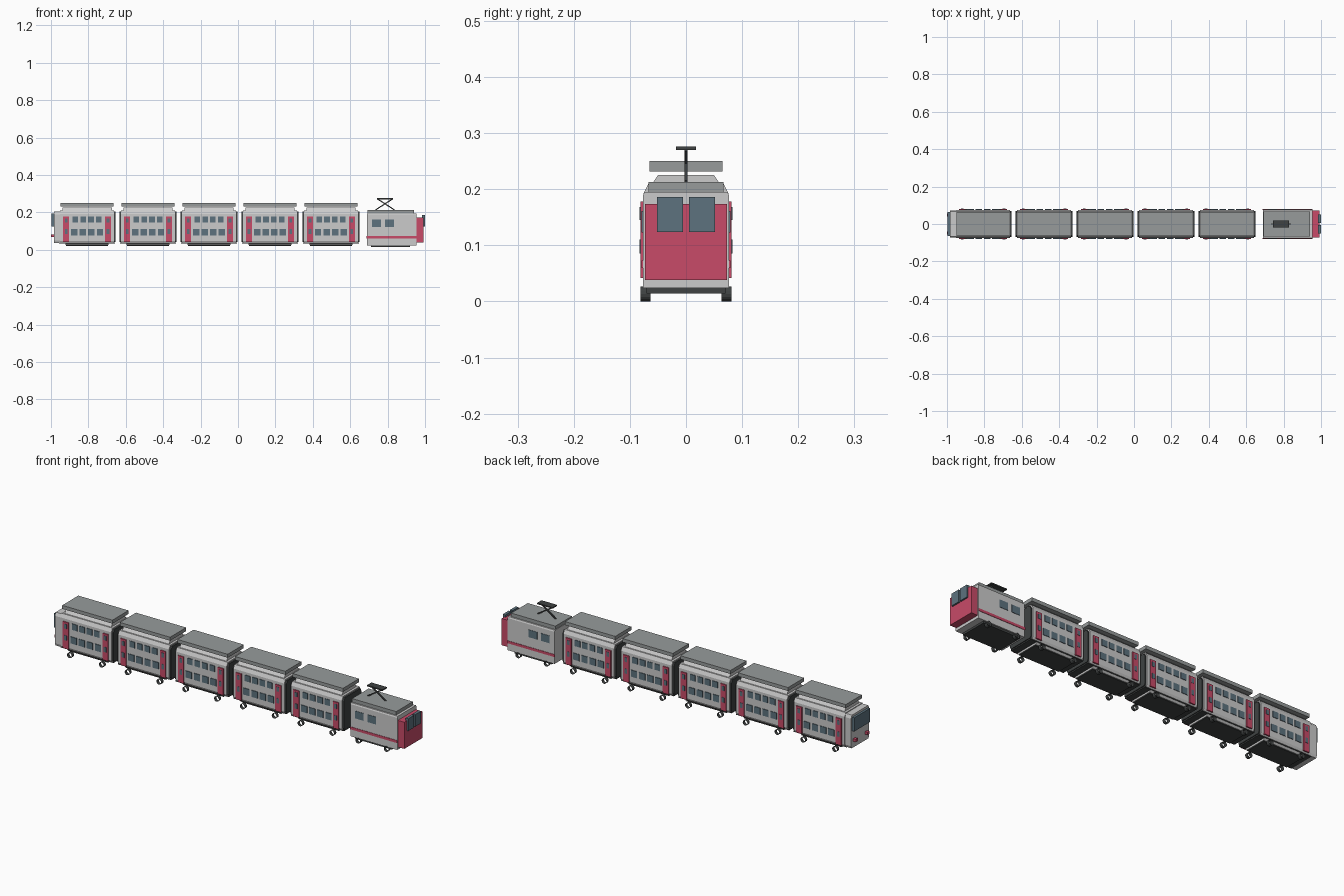
import bpy, bmesh, math
from mathutils import Matrix, Vector

if "Cube" in bpy.data.objects:
    bpy.data.objects.remove(bpy.data.objects["Cube"])


def mat(name, rgb):
    m = bpy.data.materials.new(name)
    m.diffuse_color = (*rgb, 1)
    m.use_nodes = True
    m.node_tree.nodes["Principled BSDF"].inputs["Base Color"].default_value = m.diffuse_color
    return m


RED = mat("red_paint", (0.58, 0.07, 0.14))
GLASS = mat("blue_glass", (0.11, 0.17, 0.21))
DARK = mat("dark_metal", (0.05, 0.055, 0.055))
ROOF = mat("roof_grey", (0.31, 0.33, 0.33))


def finish(bm, name, m=None):
    bmesh.ops.recalc_face_normals(bm, faces=bm.faces)
    me = bpy.data.meshes.new(name)
    bm.to_mesh(me)
    bm.free()
    if m:
        me.materials.append(m)
    ob = bpy.data.objects.new(name, me)
    bpy.context.collection.objects.link(ob)
    return ob


def boxes(name, ranges, m=None):
    """One object from a list of (x0, x1, y0, y1, z0, z1) boxes."""
    bm = bmesh.new()
    for x0, x1, y0, y1, z0, z1 in ranges:
        mx = Matrix.Translation(((x0 + x1) / 2, (y0 + y1) / 2, (z0 + z1) / 2)) @ \
            Matrix.Diagonal((x1 - x0, y1 - y0, z1 - z0, 1))
        bmesh.ops.create_cube(bm, size=1, matrix=mx)
    return finish(bm, name, m)


def both_sides(r):
    """Mirror a box range over y = 0."""
    x0, x1, y0, y1, z0, z1 = r
    return [r, (x0, x1, -y1, -y0, z0, z1)]


def hull(name, half, x0, x1, m=None):
    """Extrude a mirrored half cross-section of (y, z) points along x."""
    pts = half + [(-y, z) for y, z in reversed(half)]
    bm = bmesh.new()
    f = bm.faces.new([bm.verts.new((x0, y, z)) for y, z in pts])
    ext = bmesh.ops.extrude_face_region(bm, geom=[f], use_keep_orig=True)
    bmesh.ops.translate(bm, vec=(x1 - x0, 0, 0),
                        verts=[v for v in ext["geom"] if isinstance(v, bmesh.types.BMVert)])
    return finish(bm, name, m)


def wheels(name, xs):
    """Open wheel rims with their axis along y."""
    bm = bmesh.new()
    for x in xs:
        for s in (-1, 1):
            mx = Matrix.Translation((x, s * 0.072, 0.0135)) @ Matrix.Rotation(math.pi / 2, 4, 'X')
            bmesh.ops.create_cone(bm, cap_ends=False, segments=16, radius1=0.0135,
                                  radius2=0.0135, depth=0.018, matrix=mx)
    return finish(bm, name, DARK)


def bar(name, a, b, w, m):
    """Thin square bar between two points."""
    a, b = Vector(a), Vector(b)
    d = b - a
    mx = Matrix.Translation((a + b) / 2) @ d.to_track_quat('Z', 'Y').to_matrix().to_4x4() @ \
        Matrix.Diagonal((w, w, d.length, 1))
    bm = bmesh.new()
    bmesh.ops.create_cube(bm, size=1, matrix=mx)
    return finish(bm, name, m)


# One double-deck coach, built around x = 0
coach = [
    hull("coach_body", [(0.07, 0.037), (0.076, 0.048), (0.076, 0.192), (0.067, 0.21)], -0.144, 0.144),
    hull("coach_upper_roof", [(0.06, 0.21), (0.05, 0.225)], -0.132, 0.132),
    boxes("coach_roof_slab", [(-0.142, 0.142, -0.065, 0.065, 0.232, 0.25)], ROOF),
    hull("coach_skirt", [(0.058, 0.025), (0.068, 0.037)], -0.115, 0.115),
    boxes("coach_floor_plate", [(-0.15, 0.15, -0.068, 0.068, 0.034, 0.04),
                                (-0.113, 0.113, -0.056, 0.056, 0.021, 0.025)], DARK),
    wheels("coach_wheels", (-0.09, 0.09)),
]

# Doors, door glass and two rows of windows on both sides
doors, door_glass, windows = [], [], []
for s in (-1, 1):
    xc = s * 0.112
    doors += both_sides((xc - 0.016, xc + 0.016, 0.074, 0.081, 0.042, 0.178))
    for z0, z1 in ((0.085, 0.11), (0.145, 0.168)):
        door_glass += both_sides((xc - 0.007, xc + 0.007, 0.08, 0.0825, z0, z1))
for k in (-1.5, -0.5, 0.5, 1.5):
    windows += both_sides((k * 0.042 - 0.015, k * 0.042 + 0.015, 0.074, 0.079, 0.147, 0.178))
    windows += both_sides((k * 0.046 - 0.017, k * 0.046 + 0.017, 0.074, 0.079, 0.076, 0.11))
coach += [boxes("coach_doors", doors, RED), boxes("coach_door_glass", door_glass, GLASS),
          boxes("coach_windows", windows, GLASS)]
frame_half = [(0.066, 0.042), (0.07, 0.05), (0.07, 0.19), (0.062, 0.204)]
coach += [hull("coach_gangway_front", frame_half, 0.144, 0.152, DARK),
          hull("coach_gangway_rear", frame_half, -0.152, -0.144, DARK)]

# Repeat the coach along the train with shared meshes
for i in range(5):
    for part in coach:
        ob = part if i == 0 else part.copy()
        if i:
            bpy.context.collection.objects.link(ob)
        ob.location.x = -0.807 + 0.326 * i

# Driving cab at the tail
hull("tail_cab", [(0.068, 0.037), (0.073, 0.05), (0.073, 0.19), (0.066, 0.206)], -0.985, -0.95)
boxes("tail_cab_window", [(-0.997, -0.983, -0.064, 0.064, 0.125, 0.195)], GLASS)
boxes("tail_lights", both_sides((-1.0, -0.983, 0.04, 0.056, 0.068, 0.082)), RED)

# Locomotive
hull("loco_body", [(0.077, 0.024), (0.077, 0.188), (0.074, 0.195)], 0.69, 0.955)
boxes("loco_roof", [(0.692, 0.942, -0.067, 0.067, 0.193, 0.213)], ROOF)
boxes("loco_underframe", [(0.71, 0.92, -0.07, 0.07, 0.014, 0.025)], DARK)
wheels("loco_wheels", (0.735, 0.895))
boxes("loco_nose", [(0.953, 0.992, -0.073, 0.073, 0.038, 0.174)], RED)
boxes("loco_windscreen", both_sides((0.985, 1.0, 0.005, 0.052, 0.124, 0.186)), GLASS)
boxes("loco_stripe", both_sides((0.688, 0.955, 0.076, 0.079, 0.06, 0.073)), RED)
boxes("loco_side_windows", both_sides((0.717, 0.765, 0.076, 0.079, 0.123, 0.161)) +
      both_sides((0.787, 0.835, 0.076, 0.079, 0.123, 0.161)), GLASS)

# Pantograph: crossed arms and contact plate
bar("pantograph_arm_a", (0.735, 0, 0.213), (0.825, 0, 0.271), 0.006, DARK)
bar("pantograph_arm_b", (0.837, 0, 0.213), (0.747, 0, 0.271), 0.006, DARK)
boxes("pantograph_plate", [(0.742, 0.83, -0.018, 0.018, 0.27, 0.276)], DARK)
